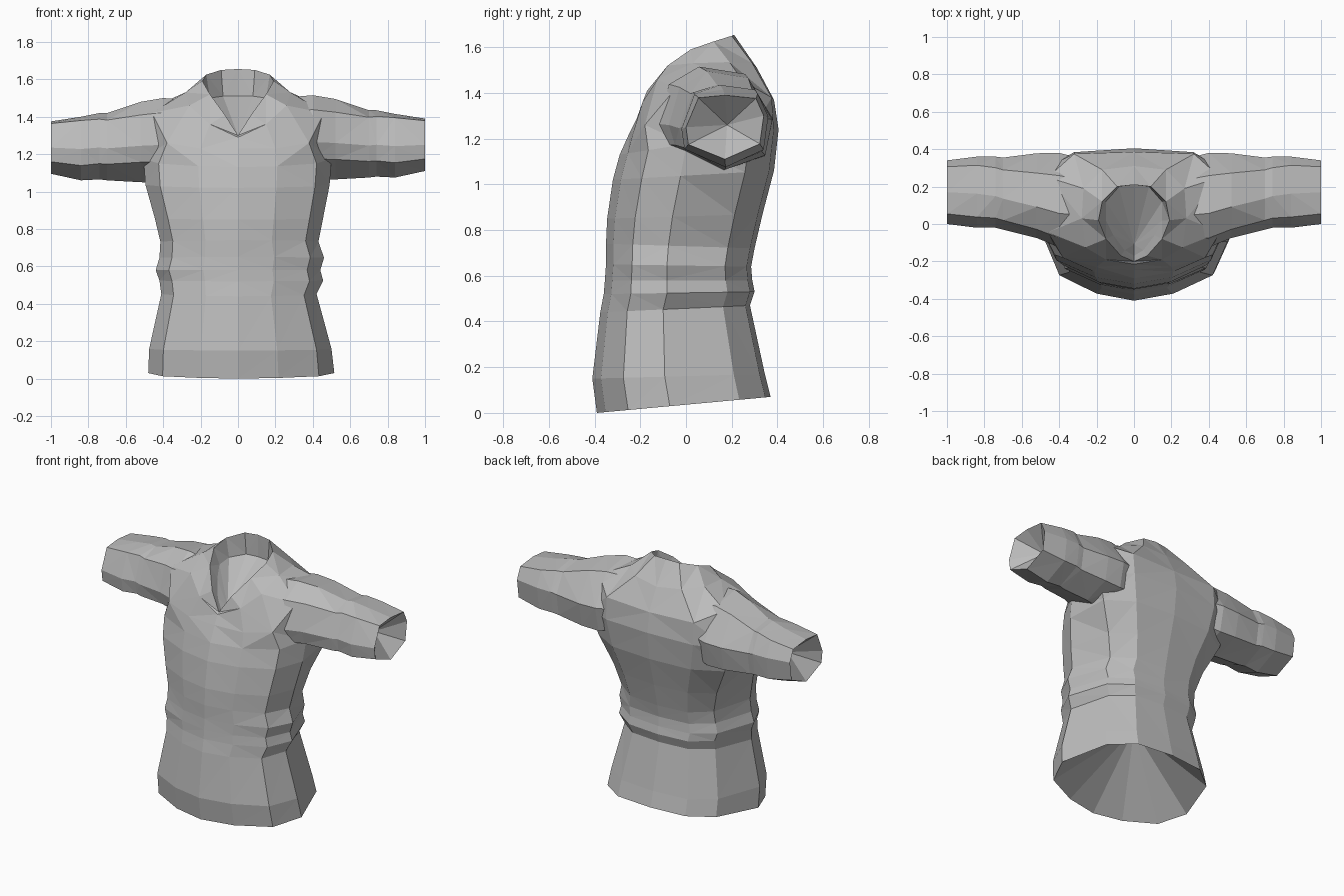
import bpy, bmesh

cloth = bpy.data.materials.new("grey_cloth")
cloth.diffuse_color = (0.5, 0.5, 0.5, 1)


def loft(name, rings, start_tip, end_tip):
    """Skin a list of equal rings and close each end with a recessed fan."""
    bm = bmesh.new()
    loops = [[bm.verts.new(p) for p in ring] for ring in rings]
    n = len(loops[0])
    for a, b in zip(loops, loops[1:]):
        for i in range(n):
            j = (i + 1) % n
            bm.faces.new((a[i], a[j], b[j], b[i]))
    for loop, tip in ((loops[0], start_tip), (loops[-1], end_tip)):
        t = bm.verts.new(tip)
        for i in range(n):
            bm.faces.new((loop[i], loop[(i + 1) % n], t))
    bmesh.ops.triangulate(bm, faces=[f for f in bm.faces if len(f.verts) > 3])
    bmesh.ops.recalc_face_normals(bm, faces=bm.faces)
    mesh = bpy.data.meshes.new(name)
    bm.to_mesh(mesh)
    bm.free()
    mesh.materials.append(cloth)
    obj = bpy.data.objects.new(name, mesh)
    bpy.context.collection.objects.link(obj)
    return obj


def mirrored(half, left=1.0):
    """Half ring, front centre to back centre, completed on the other side."""
    return half + [(-x * left, y, z) for x, y, z in half[-2:0:-1]]


def body_ring(z_front, z_back, left, right, front, back, blade=0.8):
    xs = (0, 0.42, 0.84, 1, blade, blade * 0.62, 0)
    ts = (0, 0.05, 0.18, 0.42, 0.82, 0.97, 1)
    return mirrored([(x * right, front + t * (back - front),
                      z_front + t * (z_back - z_front)) for x, t in zip(xs, ts)],
                    left / right)


# Body: hem, waist folds, chest flaring to the shoulder blades
body = [body_ring(*r) for r in (
    (0.00, 0.07, 0.48, 0.515, -0.39, 0.37),
    (0.15, 0.17, 0.475, 0.50, -0.41, 0.345),
    (0.44, 0.47, 0.41, 0.42, -0.375, 0.28),
    (0.52, 0.53, 0.42, 0.455, -0.36, 0.30),
    (0.58, 0.58, 0.44, 0.44, -0.355, 0.29),
    (0.65, 0.64, 0.42, 0.46, -0.35, 0.285),
    (0.74, 0.72, 0.415, 0.43, -0.35, 0.30),
    (0.85, 0.87, 0.445, 0.455, -0.345, 0.335, 0.84),
    (1.02, 1.06, 0.495, 0.49, -0.32, 0.385, 0.94),
    (1.13, 1.24, 0.505, 0.50, -0.29, 0.405, 1.02),
)]

# Shoulders, collar foot, collar rim, then the inside of the collar
body += [mirrored(h) for h in (
    [(0, -0.245, 1.23), (0.2, -0.23, 1.23), (0.38, -0.18, 1.26), (0.46, -0.045, 1.42),
     (0.46, 0.25, 1.45), (0.32, 0.375, 1.38), (0, 0.385, 1.37)],
    [(0, -0.215, 1.29), (0.15, -0.19, 1.36), (0.26, -0.125, 1.46), (0.28, 0.03, 1.53),
     (0.27, 0.19, 1.535), (0.17, 0.29, 1.53), (0, 0.31, 1.51)],
    [(0, -0.2, 1.30), (0.07, -0.17, 1.41), (0.15, -0.08, 1.52), (0.19, 0.02, 1.59),
     (0.17, 0.12, 1.625), (0.09, 0.2, 1.65), (0, 0.21, 1.655)],
    [(0, -0.17, 1.29), (0.05, -0.14, 1.36), (0.11, -0.06, 1.44), (0.15, 0.02, 1.49),
     (0.15, 0.12, 1.50), (0.08, 0.2, 1.51), (0, 0.21, 1.51)],
)]
shirt = loft("shirt", body, (0, 0.0, 0.42), (0, -0.11, 1.30))

SHOULDER = ((0, 0.45), (0.1, 0.83), (0.36, 1), (0.76, 0.93),
            (1, 0.5), (0.93, 0.14), (0.55, 0), (0.06, 0.25))
CUFF = ((0, 0.5), (0.16, 0.96), (0.5, 1), (0.9, 0.95),
        (1, 0.68), (0.95, 0.24), (0.5, 0), (0.03, 0.23))


def sleeve_ring(side, x, y0, y1, z0, z1):
    k = min(max((x - 0.5) / 0.4, 0), 1)
    drop = 0.015 if side < 0 else 0
    ring = []
    for (u0, v0), (u1, v1) in zip(SHOULDER, CUFF):
        u, v = u0 + k * (u1 - u0), v0 + k * (v1 - v0)
        ring.append((side * x, y0 + u * (y1 - y0), z0 + v * (z1 - z0) - drop))
    return ring


# Sleeves, flowing out of the shoulders and joined to the body
for side, label in ((-1, "left"), (1, "right")):
    rings = [sleeve_ring(side, *r) for r in (
        (0.12, -0.05, 0.28, 1.15, 1.40),
        (0.28, -0.125, 0.35, 1.09, 1.505),
        (0.40, -0.125, 0.38, 1.06, 1.515),
        (0.52, -0.075, 0.378, 1.065, 1.495),
        (0.70, -0.03, 0.355, 1.075, 1.435),
        (0.74, -0.02, 0.36, 1.08, 1.435),
        (0.84, -0.02, 0.36, 1.075, 1.415),
        (1.00, 0.0, 0.34, 1.11, 1.39),
    )]
    sleeve = loft(label + "_sleeve", rings, (side * 0.10, 0.12, 1.28),
                  (side * 0.87, 0.18, 1.26))
    join = shirt.modifiers.new("join_" + label, 'BOOLEAN')
    join.operation = 'UNION'
    join.solver = 'EXACT'
    join.object = sleeve
    bpy.context.view_layer.objects.active = shirt
    bpy.ops.object.modifier_apply(modifier=join.name)
    bpy.data.objects.remove(sleeve)
